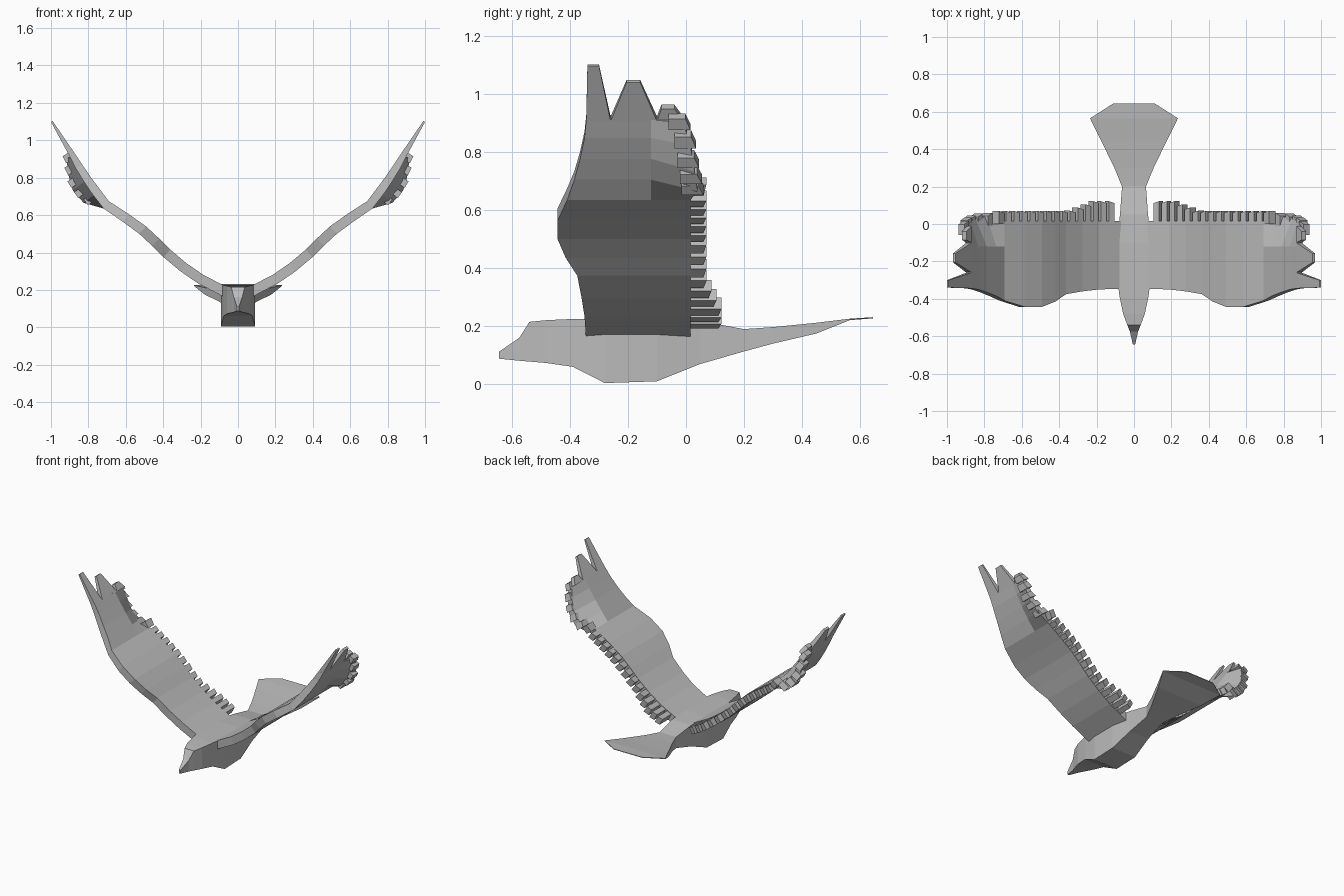
import bpy, bmesh
from mathutils import Vector

cube = bpy.data.objects.get("Cube")
if cube:
    bpy.data.objects.remove(cube)

grey = bpy.data.materials.new("plain grey")
grey.use_nodes = True
grey.diffuse_color = (0.5, 0.5, 0.5, 1)
grey.node_tree.nodes["Principled BSDF"].inputs["Base Color"].default_value = (0.5, 0.5, 0.5, 1)


def loft(bm, rings):
    """Skin a row of closed rings and cap both ends."""
    rows = [[bm.verts.new(p) for p in ring] for ring in rings]
    n = len(rows[0])
    for a, b in zip(rows, rows[1:]):
        for i in range(n):
            j = (i + 1) % n
            bm.faces.new((a[i], a[j], b[j], b[i]))
    bm.faces.new(rows[0])
    bm.faces.new(rows[-1])


def finish(name, bm):
    bmesh.ops.recalc_face_normals(bm, faces=bm.faces)
    mesh = bpy.data.meshes.new(name)
    bm.to_mesh(mesh)
    bm.free()
    mesh.materials.append(grey)
    obj = bpy.data.objects.new(name, mesh)
    bpy.context.collection.objects.link(obj)


# Body, from beak to fanned tail: y, half width, bottom z, top z
body = [(-.645, .006, .088, .112), (-.575, .022, .081, .16), (-.54, .036, .078, .215),
        (-.48, .058, .073, .221), (-.39, .077, .06, .225), (-.28, .092, .004, .225),
        (-.1, .092, .01, .225), (.05, .075, .07, .218), (.2, .064, .113, .19),
        (.3, .105, .14, .197), (.45, .178, .175, .212), (.565, .235, .221, .226),
        (.645, .11, .227, .231)]
bm = bmesh.new()
loft(bm, [[(-w, y, lo), (w, y, lo), (w, y, hi), (-w, y, hi)] for y, w, lo, hi in body])
finish("body_and_tail", bm)

# Wing stations: x, z, half thickness, leading y, trailing y, outward sag of trailing edge
stations = [(.06, .185, .027, -.345, .015, 0), (.2, .258, .027, -.35, .015, 0),
            (.29, .32, .027, -.36, .015, 0), (.38, .395, .027, -.375, .015, 0),
            (.44, .455, .027, -.415, .015, 0), (.51, .52, .027, -.443, .015, 0),
            (.6, .585, .026, -.443, .015, 0), (.705, .655, .024, -.41, .015, 0),
            (.755, .72, .024, -.385, .04, .065), (.805, .79, .022, -.365, .03, .075),
            (.85, .86, .02, -.35, .015, .05), (.885, .92, .016, -.344, -.01, .02),
            (.995, 1.1, .005, -.34, -.02, 0)]


def at(pos, k):
    """Point and surface normal on the wing line; k picks x (0) or z (1) as input."""
    for a, b in zip(stations, stations[1:]):
        if pos <= b[k] or b is stations[-1]:
            f = (pos - a[k]) / (b[k] - a[k])
            x, z, t = (a[i] + f * (b[i] - a[i]) for i in range(3))
            d = Vector((b[0] - a[0], 0, b[1] - a[1])).normalized()
            return Vector((x, 0, z)), Vector((-d.z, 0, d.x)), t


def chord(pos, k, y0, y1, scale=1):
    """Four-cornered wing slice running from y0 to y1."""
    p, n, t = at(pos, k)
    n = n * t * scale
    u, v = Vector((0, y0, 0)), Vector((0, y1, 0))
    return [p + u + n, p + v + n, p + v - n, p + u - n]


def build(name, side, lofts):
    bm = bmesh.new()
    for rings in lofts:
        loft(bm, [[(side * p[0], p[1], p[2]) for p in ring] for ring in rings])
    finish(name, bm)


# Main panel, its rear outer corner drooping outward
panel = []
for x, z, t, lead, trail, sag in stations[:-1]:
    p, n, _ = at(x, 0)
    top = [p + Vector((0, lead, 0)), p + Vector((0, -.12, 0)),
           p + Vector((0, trail, 0)) - n * sag]
    panel.append([q + n * t for q in top] + [q - n * t for q in reversed(top)])

# Wing-tip fingers: base y pair, base z, tip y pair, tip z
fingers = []
for b0, b1, zb, t0, t1, zt in [(-.344, -.26, .915, -.34, -.3, 1.1),
                               (-.26, -.1, .915, -.205, -.158, 1.045),
                               (-.1, -.01, .915, -.085, -.04, .957)]:
    fingers.append([chord(zb, 1, b0, b1), chord(zt, 1, t0, t1)])

# Row of short trailing feathers, longest near the body
feathers = []
for i in range(15):
    x = .115 + i * .0425
    end = max(.07, .122 - max(0, x - .2) * .4)
    root = chord(x, 0, 0, end - .01, .9)
    tip = chord(x + .03, 0, 0, end, .9)
    feathers.append([root, tip])

# Ragged feathers on the drooping corner
for x, y, sag in [(.74, .045, .05), (.775, .04, .07), (.81, .03, .07), (.845, .02, .05),
                  (.875, 0, .03)]:
    rings = []
    for dx, reach in ((0, .025), (.022, .008)):
        p, n, _ = at(x + dx, 0)
        rings.append([q - n * sag for q in chord(x + dx, 0, y - .06, y + reach - .01, 1.2)])
    feathers.append(rings)

for label, side in (("left", 1), ("right", -1)):
    build(label + "_wing", side, [panel])
    build(label + "_wing_tip_feathers", side, fingers)
    build(label + "_trailing_feathers", side, feathers)
